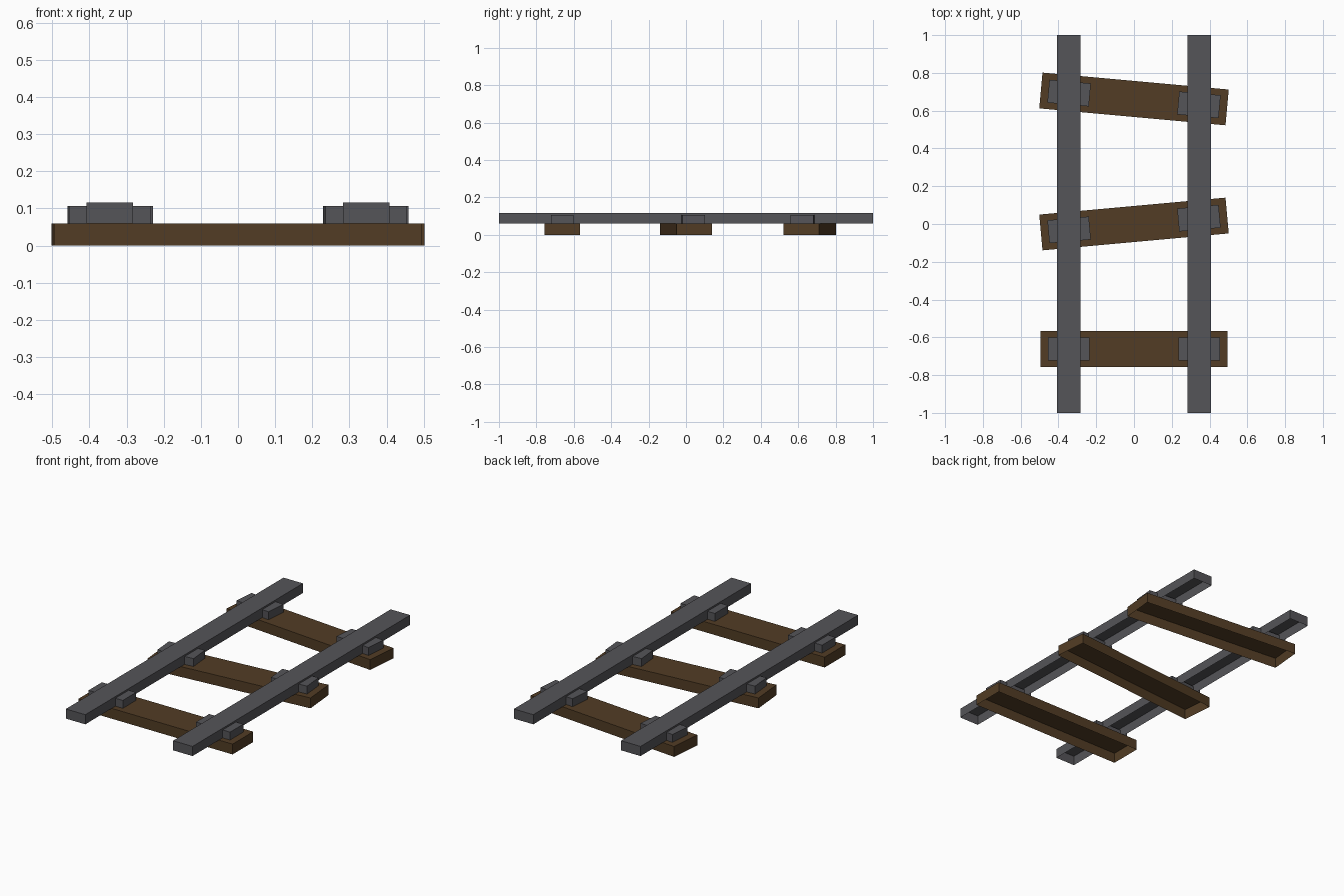
import bpy
import bmesh
import math
from mathutils import Matrix

if "Cube" in bpy.data.objects:
    bpy.data.objects.remove(bpy.data.objects["Cube"])


def material(name, rgb):
    mat = bpy.data.materials.new(name)
    mat.diffuse_color = (*rgb, 1.0)
    mat.use_nodes = True
    mat.node_tree.nodes["Principled BSDF"].inputs["Base Color"].default_value = mat.diffuse_color
    return mat


WOOD = material("dark_wood", (0.085, 0.046, 0.018))
STEEL = material("dark_steel", (0.090, 0.089, 0.098))


def open_box(name, size, location, mat, turn=0.0):
    """Box without an underside; location is the centre of its base."""
    bm = bmesh.new()
    bmesh.ops.create_cube(bm, size=1.0)
    bm.normal_update()
    bottom = [f for f in bm.faces if f.normal.z < -0.9]
    bmesh.ops.delete(bm, geom=bottom, context='FACES')
    place = (Matrix.Translation(location) @ Matrix.Rotation(turn, 4, 'Z')
             @ Matrix.Diagonal((*size, 1.0)) @ Matrix.Translation((0, 0, 0.5)))
    bm.transform(place)
    mesh = bpy.data.meshes.new(name)
    bm.to_mesh(mesh)
    bm.free()
    mesh.materials.append(mat)
    obj = bpy.data.objects.new(name, mesh)
    bpy.context.collection.objects.link(obj)
    return obj


GAUGE = 0.345      # rail centre distance from the middle
TIE_TOP = 0.06

# Two long rails
for side, label in ((-1, "left"), (1, "right")):
    open_box(f"rail_{label}", (0.125, 2.0, 0.056), (side * GAUGE, 0, TIE_TOP), STEEL)

# Wooden ties, two of them askew, each with a pair of rail clamps
for label, y, degrees in (("front", -0.662, 0), ("middle", 0.0, 5.2), ("back", 0.662, -5.2)):
    turn = math.radians(degrees)
    open_box(f"tie_{label}", (0.99, 0.19, TIE_TOP), (0, y, 0), WOOD, turn)
    for side, hand in ((-1, "left"), (1, "right")):
        spot = (side * GAUGE * math.cos(turn), y + side * GAUGE * math.sin(turn), TIE_TOP)
        open_box(f"clamp_{label}_{hand}", (0.22, 0.122, 0.046), spot, STEEL, turn)
